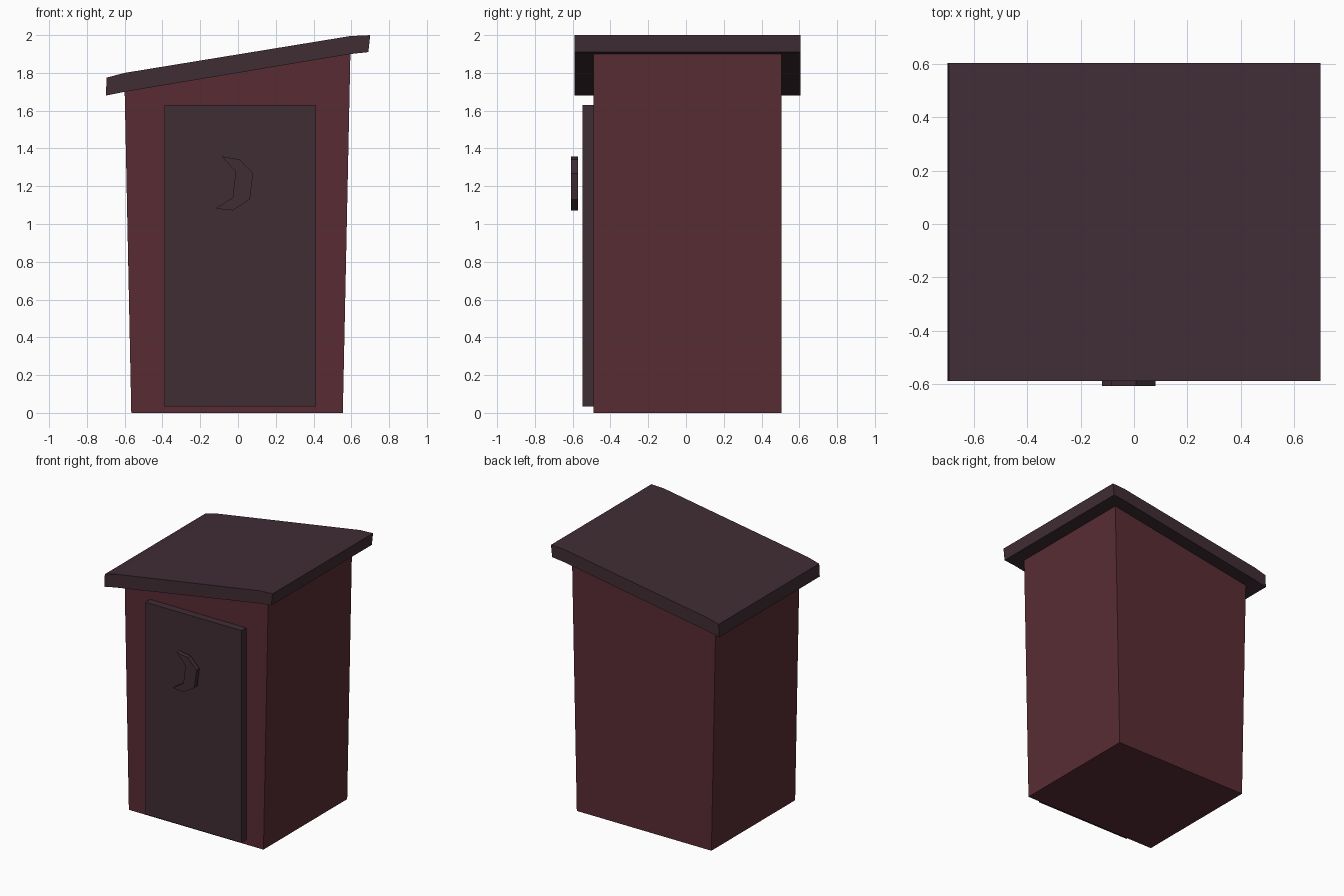
import bpy, bmesh

if "Cube" in bpy.data.objects:
    bpy.data.objects.remove(bpy.data.objects["Cube"])


def material(name, rgb):
    m = bpy.data.materials.new(name)
    m.diffuse_color = (*rgb, 1.0)
    m.use_nodes = True
    m.node_tree.nodes["Principled BSDF"].inputs["Base Color"].default_value = m.diffuse_color
    return m


red_wood = material("dark red wood", (0.0976, 0.0252, 0.0343))
dark_wood = material("dark plum wood", (0.0513, 0.0262, 0.0356))


def extruded(name, profile, y0, y1, mat):
    """Extrude an (x, z) profile along y from y0 to y1."""
    bm = bmesh.new()
    face = bm.faces.new([bm.verts.new((x, y0, z)) for x, z in profile])
    res = bmesh.ops.extrude_face_region(bm, geom=[face], use_keep_orig=True)
    verts = [v for v in res["geom"] if isinstance(v, bmesh.types.BMVert)]
    bmesh.ops.translate(bm, verts=verts, vec=(0, y1 - y0, 0))
    bmesh.ops.recalc_face_normals(bm, faces=bm.faces[:])
    mesh = bpy.data.meshes.new(name)
    bm.to_mesh(mesh)
    bm.free()
    mesh.materials.append(mat)
    obj = bpy.data.objects.new(name, mesh)
    bpy.context.collection.objects.link(obj)
    return obj


# Hut body, flaring slightly towards a sloped top
extruded("hut_walls", [(-0.565, 0), (0.555, 0), (0.595, 1.90), (-0.60, 1.70)],
         -0.49, 0.505, red_wood)

# Sloping roof slab with bent overhangs at both sides
extruded("roof", [(-0.70, 1.68), (-0.60, 1.70), (0.595, 1.90), (0.69, 1.91),
                  (0.70, 2.0), (0.595, 1.995), (-0.60, 1.80), (-0.695, 1.775)],
         -0.59, 0.605, dark_wood)

# Door panel on the front wall
extruded("door", [(-0.388, 0.035), (0.412, 0.035), (0.412, 1.63), (-0.388, 1.63)],
         -0.547, -0.485, dark_wood)

# Crescent moon sitting just in front of the door
extruded("crescent_moon", [(-0.087, 1.358), (0.008, 1.342), (0.08, 1.268),
                           (0.063, 1.13), (-0.028, 1.072), (-0.12, 1.082),
                           (-0.028, 1.14), (-0.013, 1.278)],
         -0.608, -0.573, dark_wood)
